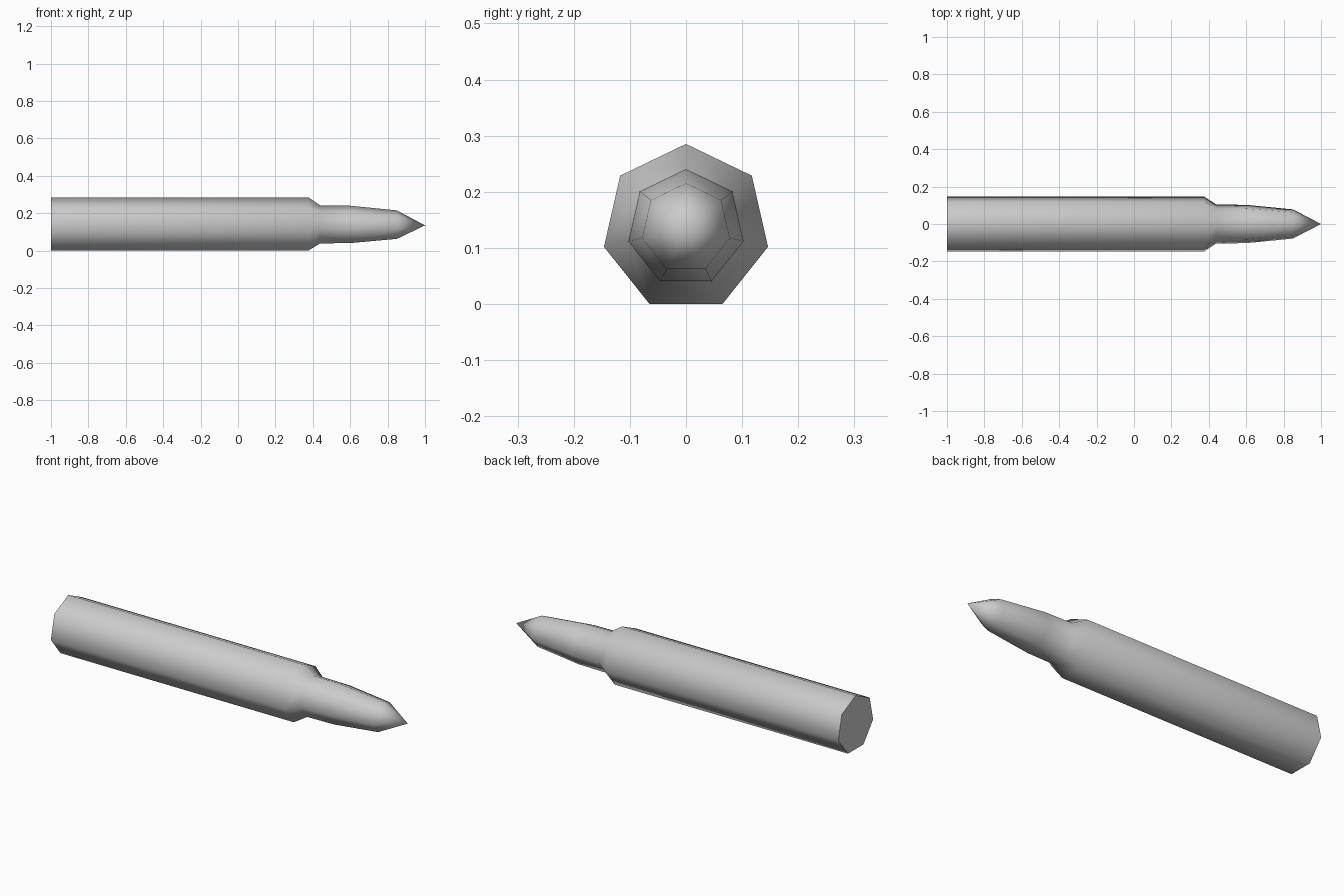
import bpy
import bmesh
from math import cos, sin, pi, tau

if "Cube" in bpy.data.objects:
    bpy.data.objects.remove(bpy.data.objects["Cube"], do_unlink=True)

SIDES = 7
AXIS_Z = 0.15 * cos(pi / SIDES)  # rests on one flat facet

grey = bpy.data.materials.new("plain_grey")
grey.use_nodes = True
grey.diffuse_color = (0.6, 0.6, 0.6, 1)
grey.node_tree.nodes["Principled BSDF"].inputs["Base Color"].default_value = (0.6, 0.6, 0.6, 1)

# Profile along x: case base, shoulder, neck, bullet body, bullet nose
profile = [(-1, 0.15), (0.375, 0.15), (0.44, 0.107), (0.6, 0.105), (0.85, 0.08)]

bm = bmesh.new()
rings = [[bm.verts.new((x, r * sin(tau * i / SIDES), AXIS_Z + r * cos(tau * i / SIDES)))
          for i in range(SIDES)] for x, r in profile]
for a, b in zip(rings, rings[1:]):
    for i in range(SIDES):
        j = (i + 1) % SIDES
        bm.faces.new((a[i], a[j], b[j], b[i]))

# Pointed tip
tip = bm.verts.new((1, 0, AXIS_Z))
for i in range(SIDES):
    bm.faces.new((rings[-1][i], rings[-1][(i + 1) % SIDES], tip))
for face in bm.faces:
    face.smooth = True

# Flat base with a sharp rim
base = bm.faces.new(rings[0])
for edge in base.edges:
    edge.smooth = False
bmesh.ops.recalc_face_normals(bm, faces=bm.faces[:])

mesh = bpy.data.meshes.new("cartridge")
bm.to_mesh(mesh)
bm.free()
mesh.materials.append(grey)
cartridge = bpy.data.objects.new("cartridge", mesh)
bpy.context.collection.objects.link(cartridge)
